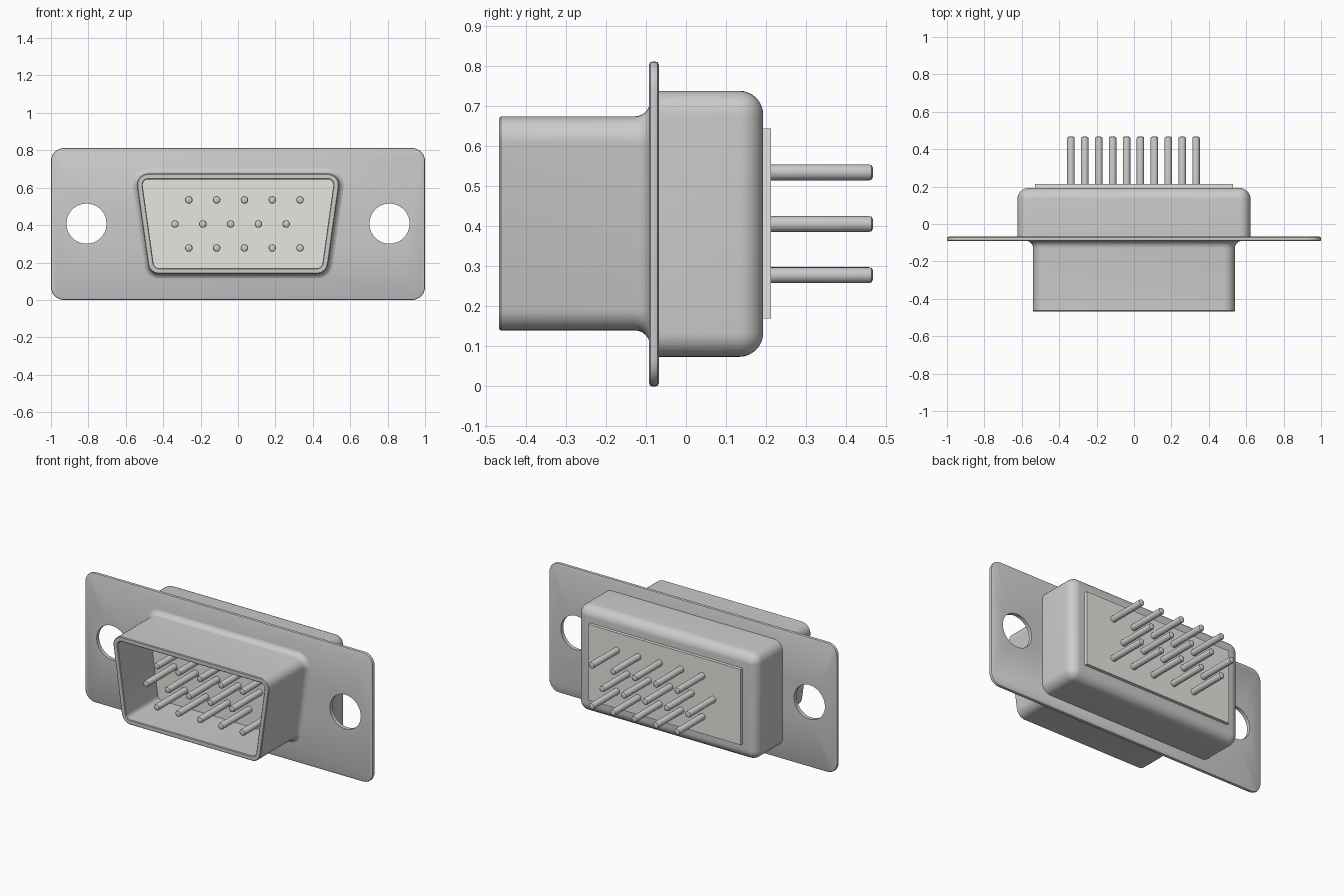
import bpy, bmesh, math
from math import sin, cos, pi, radians

if "Cube" in bpy.data.objects:
    bpy.data.objects.remove(bpy.data.objects["Cube"])


def outline(top, bottom, z_top, z_bot, tilt, radius, seg=8):
    """Rounded outline in XZ: corner arcs of the given radius around four centres."""
    t = radians(tilt)
    corners = [(top, z_top, -t, pi / 2), (-top, z_top, pi / 2, pi + t),
               (-bottom, z_bot, pi + t, 1.5 * pi), (bottom, z_bot, 1.5 * pi, 2 * pi - t)]
    pts = []
    for cx, cz, a0, a1 in corners:
        for i in range(seg + 1):
            a = a0 + (a1 - a0) * i / seg
            pts.append((cx + radius * cos(a), cz + radius * sin(a)))
    return pts


def loft(name, centres, profile, cap_start=True, cap_end=True, angle=35):
    """Skin rounded outlines along y; profile is a list of (corner radius, y)."""
    bm = bmesh.new()
    rings = [[bm.verts.new((x, y, z)) for x, z in outline(*centres, r)] for r, y in profile]
    for a, b in zip(rings, rings[1:]):
        n = len(a)
        for i in range(n):
            bm.faces.new((a[i], a[(i + 1) % n], b[(i + 1) % n], b[i]))
    if cap_start:
        bm.faces.new(rings[0])
    if cap_end:
        bm.faces.new(rings[-1])
    bmesh.ops.recalc_face_normals(bm, faces=bm.faces)
    return finish(name, bm, angle)


def finish(name, bm, angle=35):
    mesh = bpy.data.meshes.new(name)
    bm.to_mesh(mesh)
    bm.free()
    obj = bpy.data.objects.new(name, mesh)
    bpy.context.collection.objects.link(obj)
    smooth(obj, angle)
    return obj


def smooth(obj, angle=35):
    bpy.ops.object.select_all(action='DESELECT')
    obj.select_set(True)
    bpy.context.view_layer.objects.active = obj
    bpy.ops.object.shade_smooth_by_angle(angle=radians(angle))


def lathe_pin(name, x, z, profile, seg=20):
    """Round pin along y; profile is a list of (radius, y)."""
    bm = bmesh.new()
    rings = [[bm.verts.new((x + r * cos(2 * pi * i / seg), y, z + r * sin(2 * pi * i / seg)))
              for i in range(seg)] for r, y in profile]
    for a, b in zip(rings, rings[1:]):
        for i in range(seg):
            bm.faces.new((a[i], a[(i + 1) % seg], b[(i + 1) % seg], b[i]))
    bm.faces.new(rings[0])
    bm.faces.new(rings[-1])
    bmesh.ops.recalc_face_normals(bm, faces=bm.faces)
    return finish(name, bm)


insulator = bpy.data.materials.new("insulator")
insulator.diffuse_color = (0.8, 0.79, 0.74, 1)
insulator.use_nodes = True
insulator.node_tree.nodes["Principled BSDF"].inputs["Base Color"].default_value = insulator.diffuse_color

# Mounting flange: rounded plate with softened edges
flange = loft("mounting_flange", (0.93, 0.93, 0.742, 0.07, 0),
              [(0.062, -0.092), (0.068, -0.089), (0.07, -0.084),
               (0.07, -0.076), (0.068, -0.071), (0.062, -0.068)])

# Screw holes
for side in (-1, 1):
    bpy.ops.mesh.primitive_cylinder_add(vertices=64, radius=0.107, depth=0.2,
                                        location=(0.81 * side, -0.08, 0.408),
                                        rotation=(pi / 2, 0, 0))
    cutter = bpy.context.object
    cutter.name = "hole_cutter"
    cutter.hide_render = True
    mod = flange.modifiers.new("hole", 'BOOLEAN')
    mod.object = cutter
    mod.operation = 'DIFFERENCE'
    mod.solver = 'EXACT'
    bpy.context.view_layer.objects.active = flange
    bpy.ops.object.modifier_apply(modifier=mod.name)
    bpy.data.objects.remove(cutter)
smooth(flange)

# Front shell: tapered hollow shroud flaring into the flange
d_shape = (0.48, 0.422, 0.615, 0.20, 8)
flare = [(0.06 + 0.038 * (1 - sin(a)), -0.090 - 0.038 * (1 - cos(a)))
         for a in [i * pi / 12 for i in range(7)]]
lip = [(0.06, -0.463), (0.056, -0.467), (0.034, -0.467), (0.03, -0.463), (0.03, -0.10)]
loft("front_shell", d_shape, flare + lip, cap_start=False, cap_end=False)

# Insulator face at the bottom of the shroud
face = loft("front_insulator", d_shape, [(0.031, -0.15), (0.031, -0.08)])
face.data.materials.append(insulator)

# Rear housing with rounded back edges
back = [(0.06 * cos(a), 0.133 + 0.06 * sin(a)) for a in [i * pi / 16 for i in range(8)]]
loft("rear_housing", (0.563, 0.563, 0.679, 0.134, 0),
     [(0.06, -0.07)] + back + [(0.001, 0.193)])

# Raised insulator plate on the back
bpy.ops.mesh.primitive_cube_add(size=1, location=(0, 0.1965, 0.4075))
plate = bpy.context.object
plate.name = "rear_insulator_plate"
plate.scale = (1.056, 0.033, 0.475)
plate.data.materials.append(insulator)

# Three staggered rows of five pins running through the connector
pin_profile = [(0.012, -0.435), (0.018, -0.432), (0.02, -0.425),
               (0.02, 0.457), (0.018, 0.464), (0.012, 0.467)]
for row, (z, x0) in enumerate([(0.535, -0.263), (0.406, -0.337), (0.278, -0.263)]):
    for col in range(5):
        lathe_pin(f"pin_{row + 1}_{col + 1}", x0 + 0.1487 * col, z, pin_profile)
